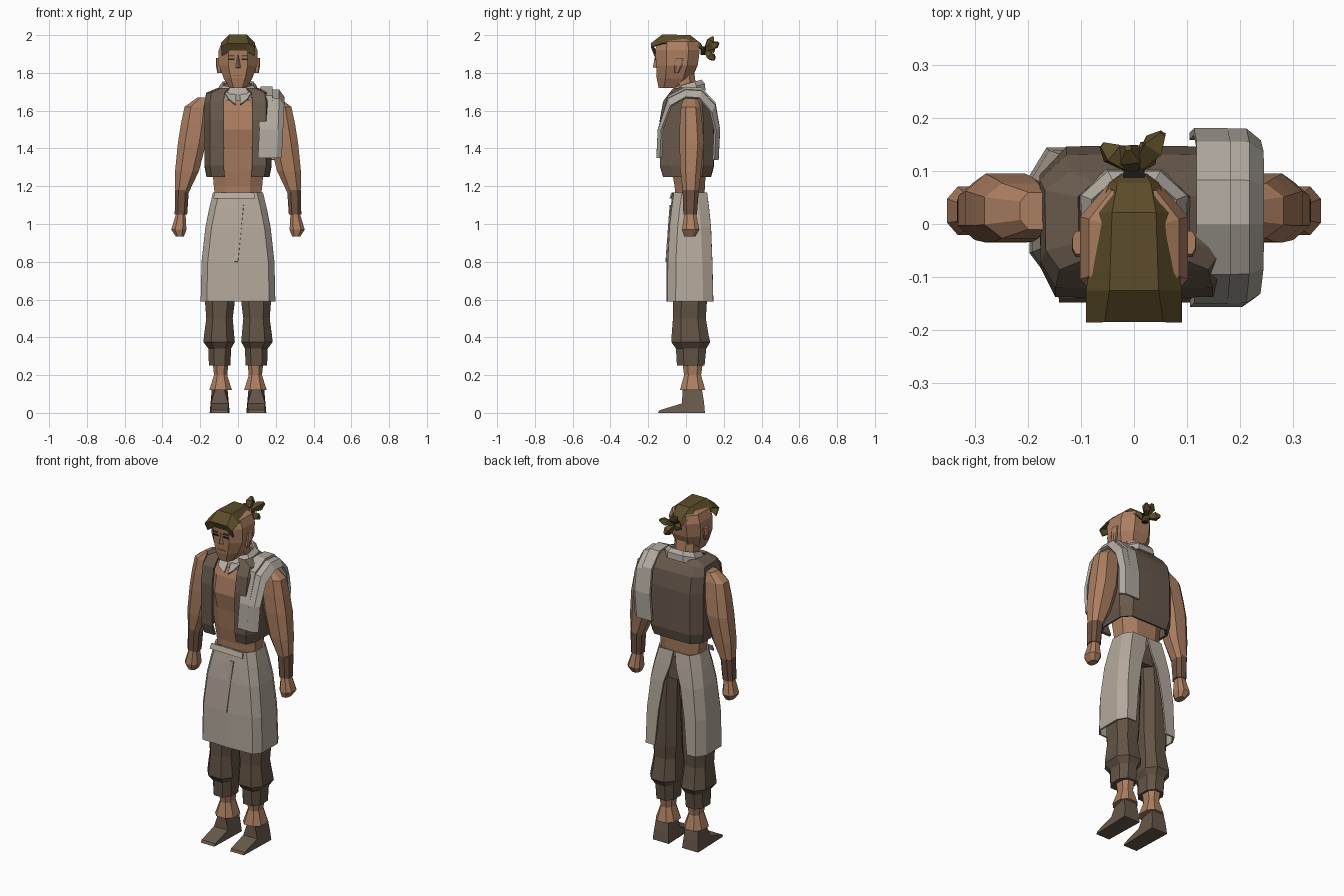
import bpy, bmesh
from mathutils import Vector


def mat(name, r, g, b):
    m = bpy.data.materials.new(name)
    m.diffuse_color = (r, g, b, 1)
    return m


SKIN = mat("tan skin", .41, .21, .12)
CLOTH = mat("pale linen", .46, .40, .335)
TOWEL = mat("grey linen", .44, .40, .35)
BROWN = mat("dark brown cloth", .14, .10, .072)
TROUSER = mat("trouser brown", .125, .088, .06)
WRAP = mat("wrist wrap brown", .16, .085, .052)
HAIR = mat("olive brown hair", .105, .072, .022)
BLACK = mat("black", .012, .01, .01)


def sheet(name, rows, material, closed=False, caps=False, thick=0):
    """Skin neighbouring rows of points with quads."""
    bm = bmesh.new()
    vs = [[bm.verts.new(p) for p in row] for row in rows]
    n = len(rows[0])
    for a, b in zip(vs, vs[1:]):
        for i in range(n if closed else n - 1):
            j = (i + 1) % n
            bm.faces.new((a[i], a[j], b[j], b[i]))
    if caps:
        bm.faces.new(vs[0])
        bm.faces.new(vs[-1])
    bmesh.ops.recalc_face_normals(bm, faces=bm.faces[:])
    me = bpy.data.meshes.new(name)
    bm.to_mesh(me)
    bm.free()
    me.materials.append(material)
    ob = bpy.data.objects.new(name, me)
    bpy.context.collection.objects.link(ob)
    if thick:
        mod = ob.modifiers.new("thickness", 'SOLIDIFY')
        mod.thickness = thick
        mod.offset = 0
    return ob


OCT = [(1, .5), (.5, 1), (-.5, 1), (-1, .5), (-1, -.5), (-.5, -1), (.5, -1), (1, -.5)]


def loft(name, rings, material, s=1, tilt=0, caps=True, thick=0):
    """Eight-sided tube through rings (z, cx, cy, rx, ry)."""
    rows = [[(s * (cx + u * rx), cy + v * ry, z + tilt * v * ry) for u, v in OCT]
            for z, cx, cy, rx, ry in rings]
    return sheet(name, rows, material, True, caps, thick)


def box(name, x0, x1, y0, y1, z0, z1, material):
    rows = [[(x0, y0, z), (x1, y0, z), (x1, y1, z), (x0, y1, z)] for z in (z0, z1)]
    return sheet(name, rows, material, True, True)


def mirrored(half):
    """Complete a half path (+x side, ending on x = 0) with its mirror image."""
    return half + [(-x, y, z) for x, y, z in half[-2::-1]]


# Body and neck
loft("torso", [(1.08, 0, .02, .115, .075), (1.2, 0, .02, .128, .08), (1.28, 0, .015, .135, .09),
               (1.4, 0, .01, .145, .1), (1.5, 0, .005, .155, .115), (1.6, 0, .01, .15, .105),
               (1.67, 0, .015, .12, .08), (1.71, 0, .01, .065, .055)], SKIN)
loft("neck", [(1.62, 0, .01, .07, .055), (1.84, 0, -.02, .06, .06)], SKIN)

# Head and face
loft("head", [(1.72, 0, -.09, .045, .055), (1.77, 0, -.062, .075, .093), (1.84, 0, -.048, .102, .11),
              (1.92, 0, -.045, .102, .118), (1.965, 0, -.045, .085, .108), (1.985, 0, -.04, .05, .075)], SKIN)
sheet("nose", [[(-.02, -.15, 1.825), (0, -.175, 1.83), (.02, -.15, 1.825)],
               [(-.008, -.155, 1.895), (0, -.163, 1.895), (.008, -.155, 1.895)]], SKIN, True, True)
box("mouth", -.025, .025, -.158, -.151, 1.785, 1.79, WRAP)
for s, side in ((1, "left"), (-1, "right")):
    xs = sorted((s * .018, s * .05))
    box(side + "_eye", *xs, -.165, -.158, 1.868, 1.877, BLACK)
    box(side + "_eyebrow", *xs, -.168, -.16, 1.888, 1.896, HAIR)
    loft(side + "_ear", [(1.8, .098, -.05, .012, .012), (1.84, .104, -.04, .013, .022),
                         (1.88, .104, -.035, .012, .022)], SKIN, s)

# Hair strip over the crown, with fringe
crown = [(-.164, .04, 1.92, .085, 1.89), (-.182, .055, 1.955, .09, 1.935), (-.125, .045, 2.0, .088, 1.955),
         (.02, .04, 1.997, .065, 1.965), (.075, .03, 1.955, .045, 1.93), (.092, .018, 1.925, .022, 1.9)]
sheet("hair_strip", [[(-wb, y, zb), (-wt, y, zt), (wt, y, zt), (wb, y, zb)]
                     for y, wt, zt, wb, zb in crown], HAIR, thick=.008)

# Tied knot with fanned tufts
loft("hair_tie", [(1.895, 0, .093, .016, .016), (1.94, 0, .093, .02, .016)], BLACK)
root = Vector((0, .1, 1.92))
for i, tip in enumerate([(.05, .165, 1.955), (-.055, .145, 1.93), (.035, .145, 1.875), (-.01, .14, 1.985)]):
    d = Vector(tip) - root
    a = d.normalized().orthogonal().normalized()
    b = d.normalized().cross(a)
    rows = [[root + d * t + (a * p + b * q) * r for p, q in ((1, 0), (0, 1), (-1, 0), (0, -1))]
            for t, r in ((0, .01), (.75, .027), (1.1, .008))]
    sheet("hair_tuft_%d" % i, rows, HAIR, True, True)

# Arms, wrist wraps and fists
for s, side in ((1, "left"), (-1, "right")):
    loft(side + "_arm", [(1.67, .185, .025, .03, .035), (1.62, .215, .025, .068, .052),
                         (1.53, .227, .027, .075, .06), (1.43, .243, .03, .075, .065),
                         (1.28, .27, .025, .063, .055), (1.16, .298, .025, .034, .04)], SKIN, s)
    loft(side + "_wrist_wrap", [(1.18, .297, .025, .037, .043), (1.05, .302, .022, .033, .036)], WRAP, s)
    loft(side + "_fist", [(1.06, .302, .022, .024, .03), (.97, .313, .025, .04, .046),
                          (.935, .308, .02, .022, .03)], SKIN, s)

# Open waistcoat
plan = [(.075, -.132), (.145, -.132), (.17, -.08), (.172, .09), (.125, .14), (0, .142)]
rows = [mirrored([(x * k, (y - .01) * m + .01, z) for x, y in plan])
        for z, k, m in ((1.25, .93, .88), (1.31, 1, 1), (1.55, 1, 1), (1.645, 1, .88), (1.69, .95, .65), (1.715, .6, .5))]
sheet("waistcoat", rows, BROWN, thick=.014)

# Neck scarf
loft("neck_scarf", [(1.68, 0, .01, .1, .088), (1.715, 0, .01, .095, .085), (1.74, 0, .012, .076, .066)],
     TOWEL, tilt=.3, caps=False, thick=.012)
for s in (1, -1):
    sheet("scarf_point", [[(s * .075, -.07, 1.7), (s * .01, -.08, 1.68)],
                          [(s * .05, -.11, 1.66), (s * .012, -.112, 1.63)]], TOWEL, thick=.008)

# Towel folded over the left shoulder
path = [(-.15, 1.35), (-.143, 1.5), (-.09, 1.675), (0, 1.72), (.08, 1.715), (.15, 1.64), (.174, 1.5), (.166, 1.34)]
for name, cols in (("towel_inner", ((.118, 0), (.182, 0))), ("towel_outer", ((.165, -.012), (.215, -.015), (.24, -.05)))):
    rows = []
    for y, z in path:
        low = max(0, 1.6 - z) * .05
        rows.append([(x - low, y * (1 if dz > -.04 else .88), z + dz * (z > 1.6)) for x, dz in cols])
    sheet(name, rows, TOWEL, thick=.014)

# Apron, open in an inverted V at the back
rows = []
for z, w, yf, yb, g in ((.59, .193, -.093, .14, .105), (.8, .188, -.092, .135, .085), (.98, .168, -.083, .128, .055),
                        (1.08, .148, -.072, .118, .02), (1.165, .128, -.06, .107, .006)):
    rows.append(mirrored([(g, yb, z), (w - .03, yb, z), (w, yb - .05, z), (w, yf + .04, z),
                          (w - .03, yf, z), (0, yf - .006, z)]))
sheet("apron", rows, CLOTH, thick=.01)
sheet("apron_waist_fold", [[(-.125, -.068, 1.165), (.085, -.074, 1.165)],
                           [(-.13, -.078, 1.135), (.09, -.084, 1.135)]], CLOTH, thick=.008)
sheet("apron_pleat", [[(.005, -.082, 1.1), (.03, -.084, 1.1)],
                      [(-.02, -.1, .8), (.0, -.106, .8)]], CLOTH, thick=.006)

# Trousers, ankles and shoes
loft("trouser_seat", [(1.0, 0, .025, .13, .083), (1.13, 0, .025, .115, .075)], TROUSER)
shoe = [(-.148, 0, .045), (.1, 0, .053), (.095, .06, .047), (.085, .12, .042), (-.015, .155, .015),
        (-.022, .05, .046), (-.14, .014, .045)]
for s, side in ((1, "left"), (-1, "right")):
    loft(side + "_trouser_leg", [(.25, .097, .025, .057, .073), (.34, .097, .027, .06, .08), (.375, .1, .025, .083, .103),
                                 (.41, .1, .022, .08, .098), (.5, .098, .018, .07, .087), (.58, .096, .02, .078, .09),
                                 (.9, .091, .03, .082, .085), (1.06, .08, .025, .076, .085)], TROUSER, s)
    loft(side + "_ankle", [(.27, .092, .035, .042, .055), (.2, .092, .035, .035, .045),
                           (.12, .092, .035, .06, .067)], SKIN, s)
    sheet(side + "_shoe", [[(s * .097 + e * w, y, z) for y, z, w in shoe] for e in (-1, 1)], BROWN, True, True)
